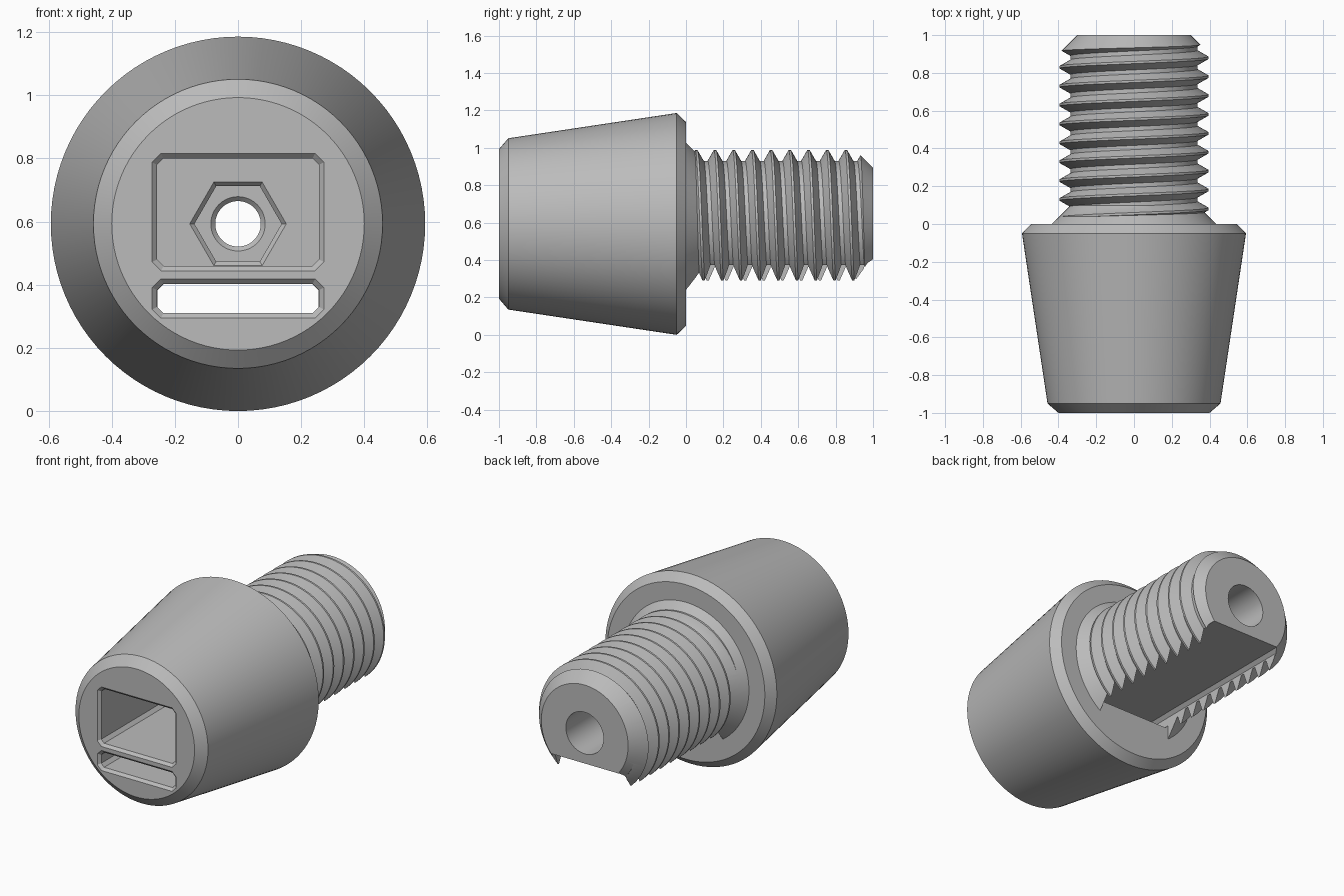
import bpy, bmesh
from math import cos, sin, pi

cube = bpy.data.objects.get("Cube")
if cube:
    bpy.data.objects.remove(cube)

AXIS = 0.593      # height of the centre line
SEG = 96
PITCH = 0.1

grey = bpy.data.materials.new("plain grey")
grey.use_nodes = True
colour = (0.5, 0.5, 0.5, 1)
grey.diffuse_color = colour
grey.node_tree.nodes["Principled BSDF"].inputs["Base Color"].default_value = colour


def finish(name, bm):
    bmesh.ops.recalc_face_normals(bm, faces=bm.faces)
    mesh = bpy.data.meshes.new(name)
    bm.to_mesh(mesh)
    bm.free()
    mesh.materials.append(grey)
    obj = bpy.data.objects.new(name, mesh)
    bpy.context.collection.objects.link(obj)
    return obj


def circle(r, n=SEG):
    return [(r * cos(2 * pi * i / n), r * sin(2 * pi * i / n)) for i in range(n)]


def clipped_rect(w, low, high, c=0.02):
    """Rectangle of half width w with its four corners cut off."""
    return [(w, low + c), (w, high - c), (w - c, high), (c - w, high),
            (-w, high - c), (-w, low + c), (c - w, low), (w - c, low)]


def loft(name, sections):
    """Closed solid along y through (y, outline) sections."""
    bm = bmesh.new()
    rings = [[bm.verts.new((x, y, AXIS + z)) for x, z in pts] for y, pts in sections]
    n = len(rings[0])
    for a, b in zip(rings, rings[1:]):
        for i in range(n):
            j = (i + 1) % n
            bm.faces.new((a[i], a[j], b[j], b[i]))
    bm.faces.new(rings[0])
    bm.faces.new(rings[-1])
    return finish(name, bm)


def combine(obj, other, operation, keep=False):
    mod = obj.modifiers.new(operation.lower(), 'BOOLEAN')
    mod.operation = operation
    mod.solver = 'EXACT'
    mod.object = other
    bpy.context.view_layer.objects.active = obj
    bpy.ops.object.modifier_apply(modifier=mod.name)
    if not keep:
        bpy.data.objects.remove(other)


def thread_solid():
    """Right-handed helical ridge swept around the axis, trimmed at both ends."""
    crest, root = 0.395, 0.337
    profile = [(-0.006, crest), (0.006, crest), (0.039, root), (0.061, root)]
    rows = [(0.03 + k * PITCH + dy, r) for k in range(-4, 14) for dy, r in profile]
    bm = bmesh.new()
    columns = []
    for j in range(SEG + 1):
        a = 2 * pi * j / SEG
        columns.append([bm.verts.new((-r * cos(a), y + PITCH * j / SEG, AXIS + r * sin(a)))
                        for y, r in rows])
    for a, b in zip(columns, columns[1:]):
        for i in range(len(rows) - 1):
            bm.faces.new((a[i], a[i + 1], b[i + 1], b[i]))
    bmesh.ops.remove_doubles(bm, verts=bm.verts, dist=0.0001)
    for y, normal in ((-0.05, (0, -1, 0)), (1.05, (0, 1, 0))):
        bmesh.ops.bisect_plane(bm, geom=bm.verts[:] + bm.edges[:] + bm.faces[:],
                               plane_co=(0, y, 0), plane_no=normal, clear_outer=True)
    rim = [e for e in bm.edges if e.is_boundary]
    bmesh.ops.holes_fill(bm, edges=rim, sides=0)
    return finish("threaded_stud", bm)


# Tapered head with chamfered ends
head = loft("tapered_head", [(-1, circle(0.4)), (-0.95, circle(0.458)),
                             (-0.05, circle(0.593)), (0, circle(0.545))])

# Threaded stud: chamfered tip and conical root
stud = thread_solid()
blank = loft("stud_blank", [(0.02, circle(0.5)), (0.8, circle(0.5)), (1, circle(0.3))])
combine(stud, blank, 'INTERSECT')
cone = loft("root_cone", [(0, circle(0.435)), (0.2, circle(0.235))])
combine(stud, cone, 'UNION')

# Flat channel along the underside of the stud, in line with the head's slot
slot_low, slot_high = -0.283, -0.19
channel = clipped_rect(0.255, -0.7, slot_high)
combine(stud, loft("channel_cutter", [(-0.1, channel), (1.1, channel)]), 'DIFFERENCE')

# Rectangular pocket and slot in the head, each with a bevelled mouth
BEVEL = 0.016
for name, low, high, end in (("pocket_cutter", -0.133, 0.207, -0.25),
                             ("slot_cutter", slot_low, slot_high, 0.1)):
    inner = clipped_rect(0.256, low, high)
    outer = clipped_rect(0.256 + BEVEL, low - BEVEL, high + BEVEL, 0.028)
    cutter = loft(name, [(-1.1, outer), (-1, outer), (-1 + BEVEL, inner), (end, inner)])
    combine(head, cutter, 'DIFFERENCE')

# Hexagonal recess in the pocket floor
wide, narrow = circle(0.153, 6), circle(0.138, 6)
hexagon = loft("hex_cutter", [(-0.3, wide), (-0.25, wide), (-0.235, narrow), (-0.1, narrow)])
combine(head, hexagon, 'DIFFERENCE')

# Stepped bore through both parts
bore = loft("bore_cutter", [(-0.2, circle(0.086)), (-0.1, circle(0.086)),
                            (-0.086, circle(0.072)), (0.3, circle(0.072)),
                            (0.3, circle(0.13)), (1.1, circle(0.13))])
combine(head, bore, 'DIFFERENCE', keep=True)
combine(stud, bore, 'DIFFERENCE')

# Smooth round surfaces, crisp edges
bpy.ops.object.select_all(action='DESELECT')
for obj in (head, stud):
    obj.select_set(True)
bpy.context.view_layer.objects.active = head
bpy.ops.object.shade_smooth_by_angle(angle=pi / 9)
